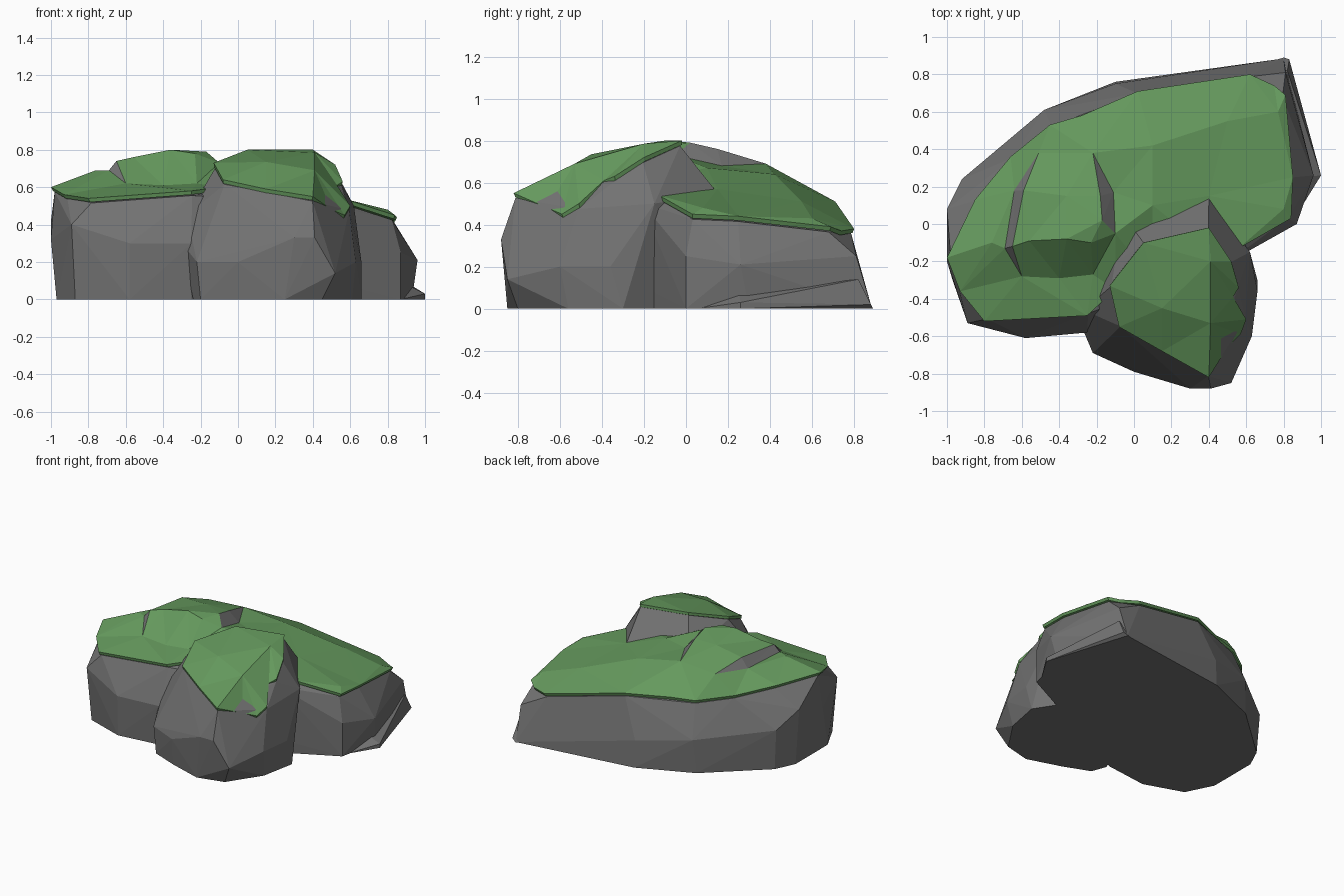
import bpy
import bmesh
from mathutils import Vector
from mathutils.geometry import delaunay_2d_cdt

cube = bpy.data.objects.get("Cube")
if cube:
    bpy.data.objects.remove(cube, do_unlink=True)


def make_material(name, colour):
    mat = bpy.data.materials.new(name)
    mat.use_nodes = True
    mat.diffuse_color = colour
    mat.node_tree.nodes["Principled BSDF"].inputs["Base Color"].default_value = colour
    return mat


STONE = make_material("stone grey", (.17, .17, .17, 1))
MOSS = make_material("moss green", (.13, .32, .11, 1))


def finish(name, bm, materials):
    """Turn a bmesh into a flat-shaded object."""
    mesh = bpy.data.meshes.new(name)
    bm.to_mesh(mesh)
    bm.free()
    for mat in materials:
        mesh.materials.append(mat)
    obj = bpy.data.objects.new(name, mesh)
    bpy.context.scene.collection.objects.link(obj)
    return obj


def make_rock(name, base, body, rim=()):
    """Faceted stone: hull of a ground outline, body corners and a tucked-in rim."""
    bm = bmesh.new()
    points = [Vector((x, y, 0)) for x, y in base] + [Vector(p) for p in body]
    if rim:
        centre = sum((Vector(p) for p in rim), Vector()) / len(rim)
        for p in rim:
            tucked = Vector(p).lerp(centre, .02)
            tucked.z = p[2] - .025
            points.append(tucked)
    for p in points:
        bm.verts.new(p)
    bmesh.ops.convex_hull(bm, input=bm.verts)
    loose = [v for v in bm.verts if not v.link_faces]
    bmesh.ops.delete(bm, geom=loose, context="VERTS")
    bmesh.ops.recalc_face_normals(bm, faces=bm.faces)
    return finish(name, bm, [STONE])


def make_moss(name, rim, crown, cracks=()):
    """Moss sheet triangulated in plan, with stone cracks and a thin lip."""
    points, loops = [], []
    for loop in (rim, *cracks):
        loops.append(list(range(len(points), len(points) + len(loop))))
        points += loop
    points += crown
    flat = [Vector(p[:2]) for p in points]
    verts, _, faces, origin, _, owners = delaunay_2d_cdt(flat, [], loops, 1, .0001)
    bm = bmesh.new()
    made = [bm.verts.new((v.x, v.y, points[o[0]][2])) for v, o in zip(verts, origin) if o]
    for face, owner in zip(faces, owners):
        f = bm.faces.new([made[i] for i in face])
        f.material_index = 1 if any(o > 0 for o in owner) else 0
    # Thin lip hanging from the outer edge
    border = [e for e in bm.edges if e.is_boundary]
    lip = bmesh.ops.extrude_edge_only(bm, edges=border)["geom"]
    for v in lip:
        if isinstance(v, bmesh.types.BMVert):
            v.co = (v.co.x * .99, v.co.y * .99, v.co.z - .02)
    bmesh.ops.recalc_face_normals(bm, faces=bm.faces)
    return finish(name, bm, [MOSS, STONE])


# Wide rear rock
slab_rim = [
    (-1, -.18, .6), (-.93, -.36, .56), (-.8, -.52, .54), (-.25, -.49, .58),
    (-.1, -.35, .6), (.1, -.3, .58), (.5, -.22, .53), (.56, -.13, .54),
    (.84, .03, .45), (.85, .25, .44), (.81, .69, .39), (.75, .74, .37),
    (.62, .8, .38), (.02, .71, .51), (-.28, .58, .51), (-.45, .53, .51),
    (-.66, .36, .54), (-.85, .13, .58),
]
slab_base = [
    (-.97, -.3), (-.97, .08), (-.9, .23), (-.5, .59), (-.1, .76), (.4, .82),
    (.8, .885), (.93, .3), (.87, 0), (-.25, -.56), (-.58, -.6), (-.87, -.5),
]
slab_body = [
    (-1, -.2, .32), (-1, .08, .42), (-.92, .24, .3), (-.48, .61, .25),
    (-.1, .75, .2), (.81, .81, .25), (.96, .26, .21), (.87, 0, .25),
    (-.25, -.58, .3), (-.58, -.61, .3), (-.89, -.53, .4),
]
make_rock("rear_rock", slab_base, slab_body, slab_rim)

# Moss on the rear rock, with a step at the front and two cracks
left_crack = [
    (-.51, .38, .67), (-.64, .18, .67), (-.69, -.13, .69),
    (-.6, -.28, .62), (-.65, -.12, .74), (-.59, .18, .74),
]
right_crack = [
    (-.22, .38, .69), (-.18, .15, .76), (-.17, .02, .79),
    (-.1, -.05, .73), (-.11, .17, .68),
]
slab_crown = [
    (-.4, -.29, .61), (-.22, -.27, .62), (-.56, -.09, .76), (-.36, -.08, .8),
    (-.23, -.1, .78), (-.36, .15, .76), (-.76, -.1, .69), (.1, .1, .67),
    (.1, .42, .64), (.4, .15, .57), (.5, .55, .51), (.8, .08, .48),
    (.77, .6, .43),
]
make_moss("rear_moss", slab_rim, slab_crown, (left_crack, right_crack))

# Low wedge at the foot of the rear rock
make_rock(
    "foot_wedge",
    [(.8, .89), (1, .26), (.87, .05), (.5, .8), (.6, .3)],
    [(.83, .88, .02), (1, .26, .03), (.82, .82, .14), (.9, .25, .08)],
)

# Tall front boulder
boulder_rim = [
    (-.13, -.33, .73), (-.08, -.55, .64), (.15, -.68, .59), (.4, -.82, .55),
    (.5, -.66, .48), (.57, -.59, .45), (.6, -.51, .5), (.53, -.39, .61),
    (.56, -.34, .63), (.52, -.2, .72), (.4, -.02, .8), (.05, -.1, .8),
]
boulder_base = [
    (-.24, -.58), (-.2, -.69), (0, -.77), (.25, -.85), (.45, -.8),
    (.61, -.56), (.66, -.3), (.4, .1), (-.1, -.2),
]
boulder_body = [
    (-.3, -.5, .3), (-.22, -.69, .2), (0, -.79, .2), (.3, -.88, .33),
    (.41, -.88, .33), (.52, -.85, .14), (.63, -.6, .2), (.66, -.36, .2),
    (.62, -.15, .5), (.4, .15, .55), (0, -.03, .66), (-.1, -.2, .66),
    (-.27, -.46, .45),
]
make_rock("front_boulder", boulder_base, boulder_body, boulder_rim)

# Moss on the front boulder
boulder_crown = [(0, -.15, .81), (.41, -.53, .69), (.41, -.2, .785), (.15, -.45, .735)]
make_moss("front_moss", boulder_rim, boulder_crown)
